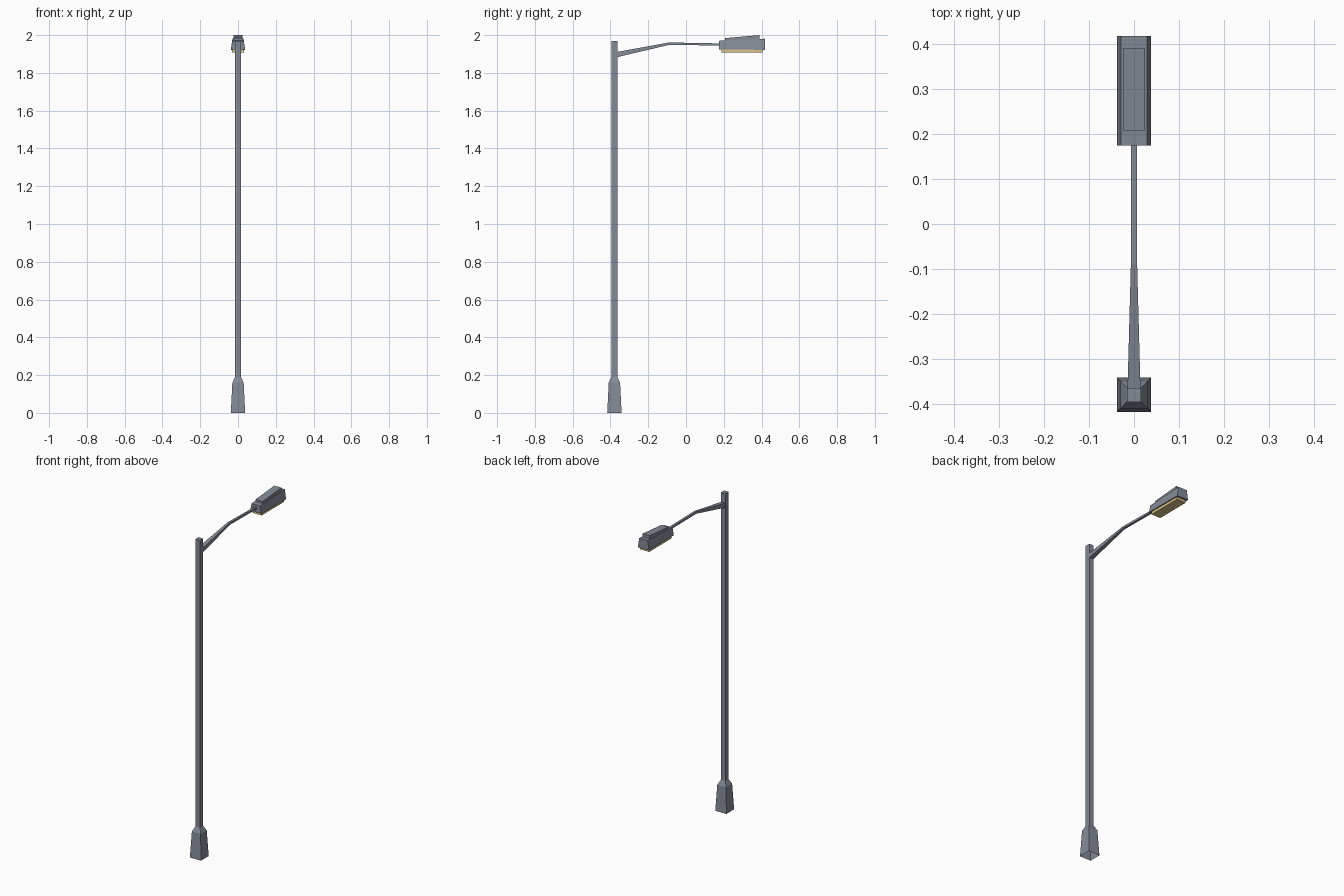
import bpy

if "Cube" in bpy.data.objects:
    bpy.data.objects.remove(bpy.data.objects["Cube"])


def material(name, rgb):
    m = bpy.data.materials.new(name)
    m.diffuse_color = (*rgb, 1)
    m.use_nodes = True
    m.node_tree.nodes["Principled BSDF"].inputs["Base Color"].default_value = m.diffuse_color
    return m


GREY = material("grey_metal", (0.23, 0.26, 0.31))
YELLOW = material("warm_lens", (0.70, 0.56, 0.24))


def loft(name, rings, mat, cap_start=True, cap_end=True):
    """Join rings of equal point count into a flat-faced tube."""
    n = len(rings[0])
    verts = [p for r in rings for p in r]
    faces = [(k * n + i, k * n + (i + 1) % n, (k + 1) * n + (i + 1) % n, (k + 1) * n + i)
             for k in range(len(rings) - 1) for i in range(n)]
    if cap_start:
        faces.append(tuple(reversed(range(n))))
    if cap_end:
        faces.append(tuple(range(len(verts) - n, len(verts))))
    me = bpy.data.meshes.new(name)
    me.from_pydata(verts, [], faces)
    me.materials.append(mat)
    ob = bpy.data.objects.new(name, me)
    bpy.context.collection.objects.link(ob)
    return ob


POLE_Y = -0.379


def square(h, z):
    """Horizontal square ring around the pole axis."""
    return [(sx * h, POLE_Y + sy * h, z) for sx, sy in ((-1, -1), (1, -1), (1, 1), (-1, 1))]


def section(y, bottom, top, wb, wt):
    """Vertical four-sided ring facing along y."""
    return [(wb, y, bottom), (-wb, y, bottom), (-wt, y, top), (wt, y, top)]


# Flared base, open underneath, and square pole
loft("base", [square(0.038, 0), square(0.030, 0.16), square(0.0155, 0.19)], GREY, False, False)
loft("pole", [square(0.0155, 0.185), square(0.0155, 1.97)], GREY, False, True)

# Tapering bent arm
loft("arm", [section(y, b, t, w, w) for y, b, t, w in (
    (-0.37, 1.882, 1.910, 0.0145),
    (-0.09, 1.948, 1.961, 0.007),
    (0.19, 1.945, 1.956, 0.0065))], GREY)

# Lamp housing
loft("lamp_housing", [section(0.174, 1.924, 1.970, 0.038, 0.029),
                      section(0.417, 1.922, 1.981, 0.038, 0.029)], GREY)

# Raised wedge cover on the housing
loft("housing_cover", [section(0.207, 1.965, 1.984, 0.024, 0.024),
                       section(0.390, 1.970, 2.000, 0.024, 0.024)], GREY)

# Glowing lens below
loft("lens", [section(0.187, 1.907, 1.926, 0.031, 0.031),
              section(0.405, 1.907, 1.926, 0.031, 0.031)], YELLOW)
